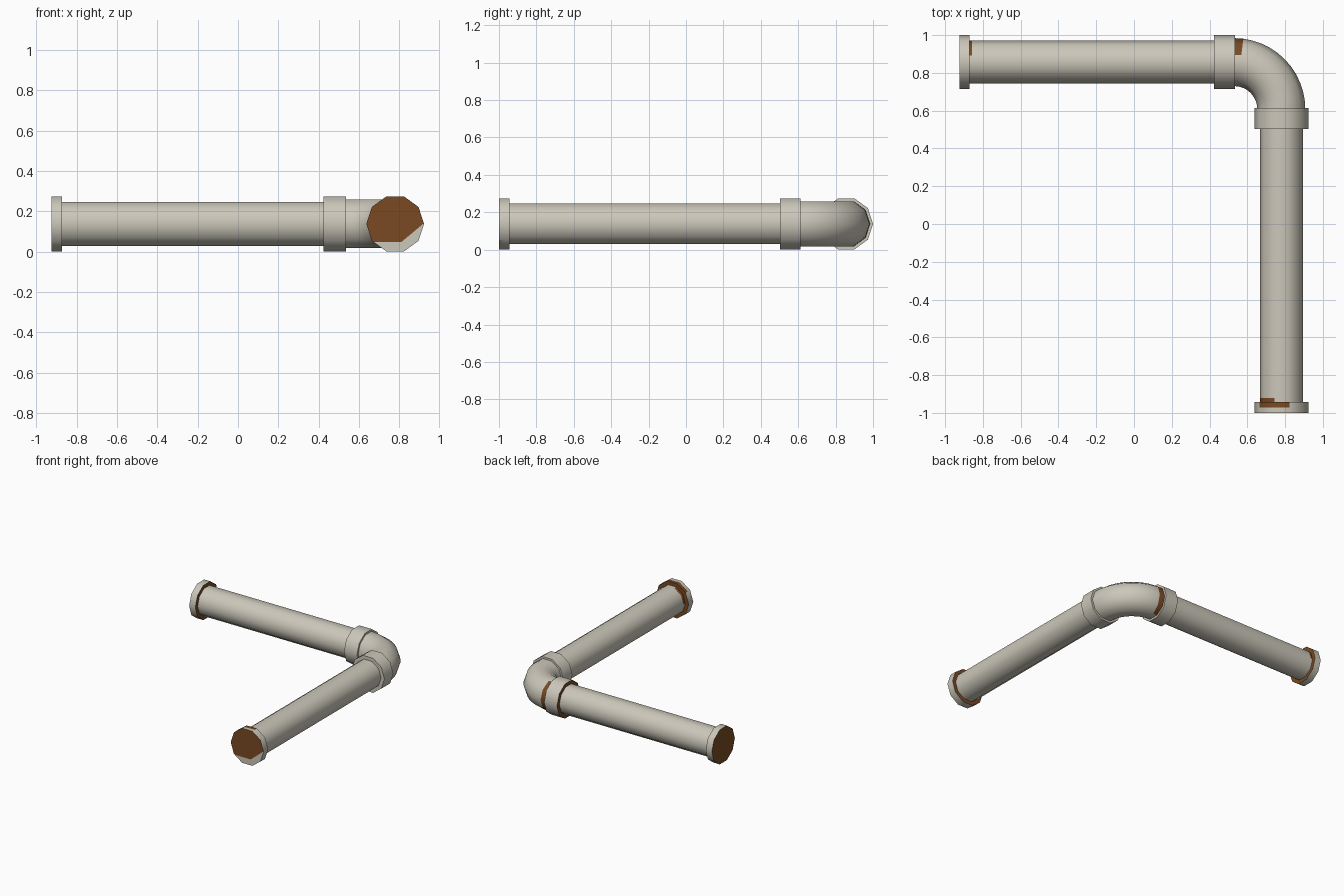
import bpy
import bmesh
from math import sin, cos, radians, tau
from mathutils import Vector

if "Cube" in bpy.data.objects:
    bpy.data.objects.remove(bpy.data.objects["Cube"])

SIDES = 10
MID_Z = 0.138          # height of the pipe axis
AXIS_Y, AXIS_X = 0.857, 0.78   # axes of the side arm and the front arm
BEND = 0.25            # bend radius of the elbow


def material(name, colour):
    m = bpy.data.materials.new(name)
    m.use_nodes = True
    m.diffuse_color = (*colour, 1)
    m.node_tree.nodes["Principled BSDF"].inputs["Base Color"].default_value = (*colour, 1)
    return m


paint = material("pale grey paint", (0.60, 0.57, 0.49))
rust = material("brown rust", (0.19, 0.068, 0.017))


def tube(name, stations, radius, rusty=lambda seg, side: False, rusty_ends=(False, False), cuts=()):
    """Sweep a ten-sided ring along stations of (x, y, heading angle) and cap both ends.
    Side 0 starts on the outside of the bend and the count goes over the top."""
    bm = bmesh.new()
    rings = []
    for x, y, heading in stations:
        out = Vector((sin(heading), cos(heading), 0))
        centre = Vector((x, y, MID_Z))
        rings.append([bm.verts.new(centre + radius * (out * cos(tau * i / SIDES)
                      + Vector((0, 0, sin(tau * i / SIDES))))) for i in range(SIDES)])
    for seg, (a, b) in enumerate(zip(rings, rings[1:])):
        for i in range(SIDES):
            j = (i + 1) % SIDES
            bm.faces.new((a[i], a[j], b[j], b[i])).material_index = int(rusty(seg, i))
    caps = [bm.faces.new(r) for r in (rings[0], rings[-1])]
    for cap, is_rusty in zip(caps, rusty_ends):
        cap.material_index = int(is_rusty)
    bmesh.ops.recalc_face_normals(bm, faces=bm.faces)
    # split the last cap along lines; whatever lies below them stays painted
    pieces = [caps[1]]
    for point, normal in cuts:
        edges = list({e for f in pieces for e in f.edges})
        res = bmesh.ops.bisect_plane(bm, geom=pieces + edges, plane_co=point, plane_no=normal)
        pieces = [g for g in res["geom"] if isinstance(g, bmesh.types.BMFace)]
        for f in pieces:
            if (f.calc_center_median() - Vector(point)).dot(Vector(normal)) < 0:
                f.material_index = 0
    mesh = bpy.data.meshes.new(name)
    bm.to_mesh(mesh)
    bm.free()
    mesh.materials.append(paint)
    mesh.materials.append(rust)
    ob = bpy.data.objects.new(name, mesh)
    bpy.context.collection.objects.link(ob)
    bpy.ops.object.select_all(action="DESELECT")
    ob.select_set(True)
    bpy.context.view_layer.objects.active = ob
    bpy.ops.object.shade_smooth_by_angle(angle=radians(40))
    return ob


def side_run(*xs):
    return [(x, AXIS_Y, 0) for x in xs]


def front_run(*ys):
    return [(AXIS_X, y, radians(90)) for y in ys]


# Side arm: end flange, straight pipe, collar
tube("side_flange", side_run(-0.925, -0.872), 0.143, rusty_ends=(True, True))
tube("side_pipe", side_run(-0.90, -0.857, 0.48), 0.114,
     rusty=lambda seg, side: seg == 0 and side < 2)
tube("side_collar", side_run(0.423, 0.535), 0.143, rusty_ends=(True, False))

# Elbow, with a rust patch around its outer half beside the side collar
start_x, start_y = AXIS_X - BEND, AXIS_Y - BEND
bend = [(start_x + BEND * sin(a), start_y + BEND * cos(a), a)
        for a in (radians(90 * k / 12) for k in range(13))]


def elbow_rust(seg, side):
    around = min(side, SIDES - 1 - side)
    return seg < 2 and around <= 2 - seg


tube("elbow", side_run(0.48) + bend + front_run(0.56), 0.127, rusty=elbow_rust)

# Front arm: collar, straight pipe, end flange
tube("front_collar", front_run(0.613, 0.502), 0.143)
tube("front_pipe", front_run(0.56, -0.92, -0.97), 0.114,
     rusty=lambda seg, side: seg == 1 and side in (3, 4))
tube("front_flange", front_run(-0.943, -0.972, -1.0), 0.143,
     rusty=lambda seg, side: seg == 0 and side in (2, 3),
     rusty_ends=(True, True),
     cuts=[((0.915, -1, 0.135), (-0.075, 0, 0.09)), ((0.7, -1, 0.048), (0, 0, 1))])
